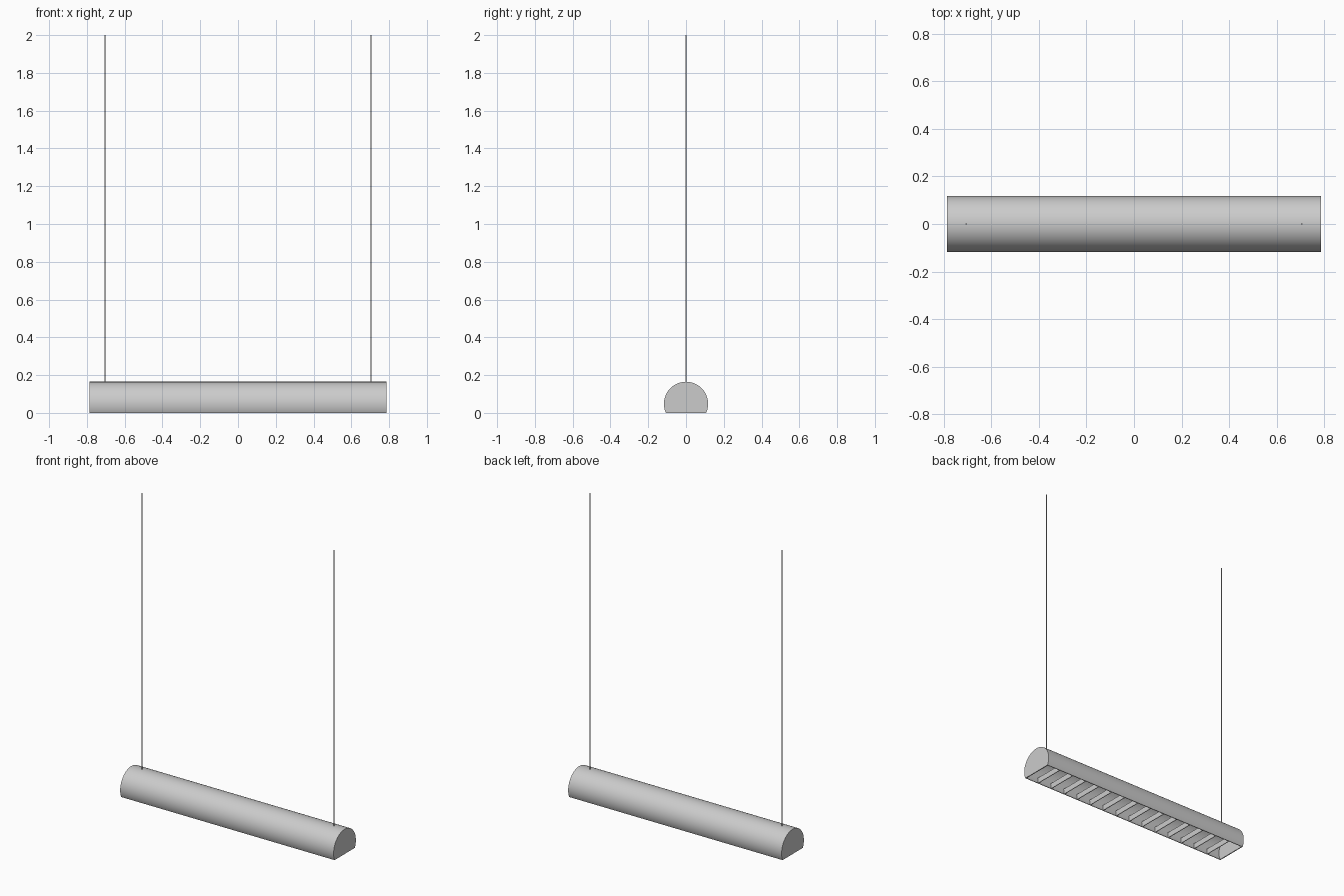
import bpy, bmesh, math

if "Cube" in bpy.data.objects:
    bpy.data.objects.remove(bpy.data.objects["Cube"])

R, CZ = 0.117, 0.048      # housing radius and centre height
HALF = 0.785              # half length of the lamp
T = 0.004                 # sheet thickness


def prism(name, profile, x0, x1, smooth=False):
    """Extrude a closed (y, z) profile along x."""
    bm = bmesh.new()
    a = [bm.verts.new((x0, y, z)) for y, z in profile]
    b = [bm.verts.new((x1, y, z)) for y, z in profile]
    n = len(profile)
    bm.faces.new(a)
    bm.faces.new(b[::-1])
    for i in range(n):
        j = (i + 1) % n
        bm.faces.new((a[i], b[i], b[j], a[j]))
    bmesh.ops.recalc_face_normals(bm, faces=bm.faces)
    me = bpy.data.meshes.new(name)
    bm.to_mesh(me)
    bm.free()
    ob = bpy.data.objects.new(name, me)
    bpy.context.collection.objects.link(ob)
    if smooth:
        bpy.ops.object.select_all(action='DESELECT')
        ob.select_set(True)
        bpy.context.view_layer.objects.active = ob
        bpy.ops.object.shade_smooth_by_angle(angle=math.radians(30))
    return ob


def arc(r, zbot, n=48):
    """Circular arc cut off flat at zbot."""
    s = math.asin((zbot - CZ) / r)
    return [(r * math.cos(t), CZ + r * math.sin(t))
            for t in (s + (math.pi - 2 * s) * i / n for i in range(n + 1))]


# Curved sheet housing, open underneath
outer, inner = arc(R, 0), arc(R - T, 0)
prism("housing", outer + inner[::-1], -HALF, HALF, True)

# End caps
for side, s in (("left", -1), ("right", 1)):
    prism(side + "_end_cap", arc(R - T / 2, 0), s * (HALF - 0.006), s * HALF, True)

# Louvre blades across the opening
COUNT = 14
pitch = 2 * HALF / (COUNT + 1)
for i in range(COUNT):
    x = -HALF + pitch * (i + 1)
    blade = [(-0.106, 0.003), (0.106, 0.003), (0.111, 0.04), (-0.111, 0.04)]
    prism(f"louvre_blade_{i + 1}", blade, x - 0.002, x + 0.002)

# Suspension rods
for side, x in (("left", -0.705), ("right", 0.705)):
    bpy.ops.mesh.primitive_cylinder_add(vertices=12, radius=0.003, depth=1.84,
                                        location=(x, 0, 1.08))
    bpy.context.object.name = side + "_suspension_rod"
    bpy.ops.object.shade_smooth_by_angle(angle=math.radians(40))
